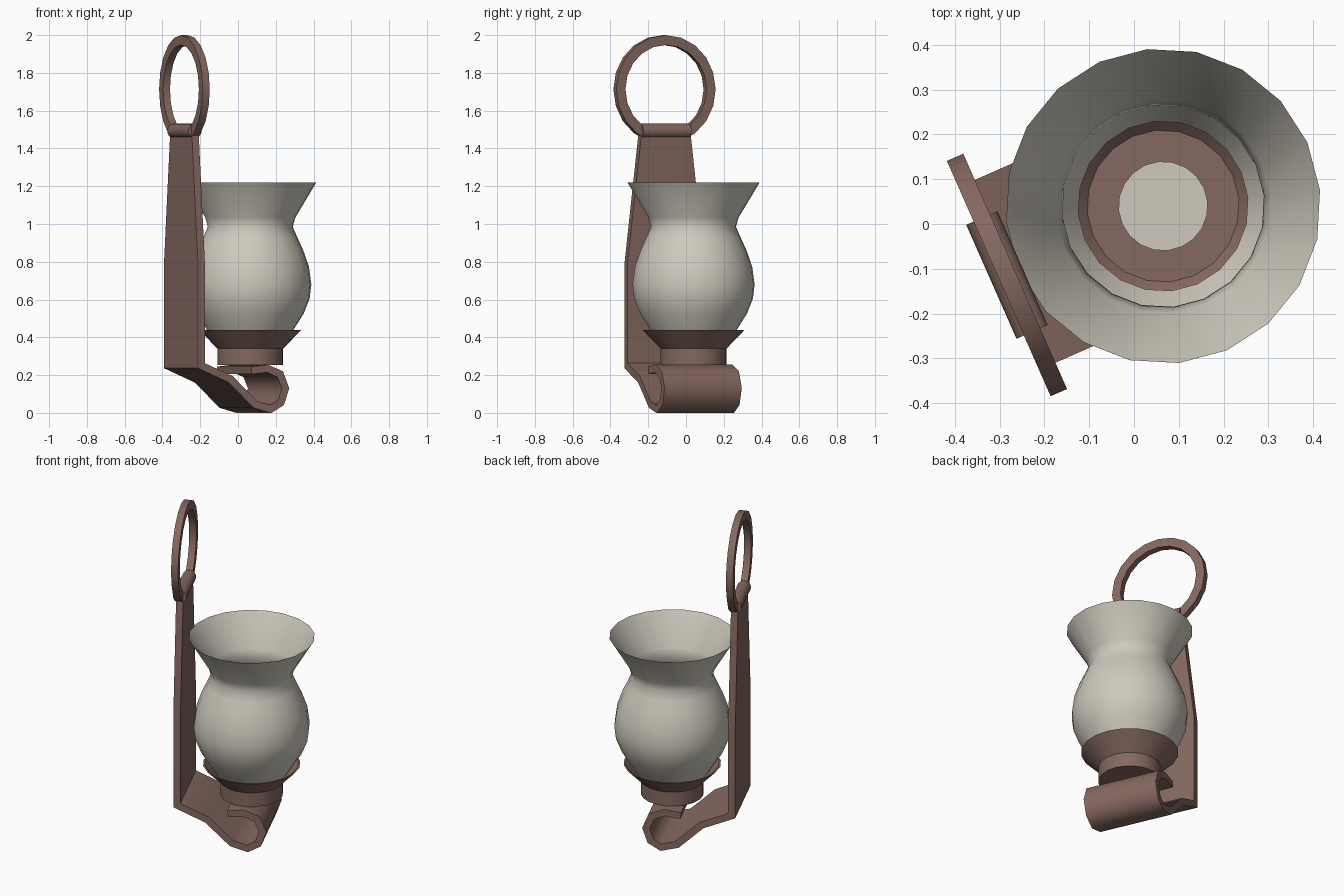
import bpy, bmesh, math
from mathutils import Matrix, Vector

if "Cube" in bpy.data.objects:
    bpy.data.objects.remove(bpy.data.objects["Cube"])

# Whole lamp is built around the bowl axis, facing local +x, then turned
PLACE = Matrix.Translation((0.065, 0.04, 0)) @ Matrix.Rotation(math.radians(23.8), 4, 'Z')
BACK_X = -0.381   # plane of the wall plate and ring
SIDES = 20


def material(name, colour):
    m = bpy.data.materials.new(name)
    m.diffuse_color = (*colour, 1)
    m.use_nodes = True
    m.node_tree.nodes["Principled BSDF"].inputs["Base Color"].default_value = m.diffuse_color
    return m


BROWN = material("brown_metal", (0.235, 0.138, 0.115))
CREAM = material("cream_glass", (0.62, 0.59, 0.51))


def finish(name, bm, mat, angle, fix_normals=True):
    if fix_normals:
        bmesh.ops.recalc_face_normals(bm, faces=bm.faces)
    bm.transform(PLACE)
    me = bpy.data.meshes.new(name)
    bm.to_mesh(me)
    bm.free()
    me.materials.append(mat)
    ob = bpy.data.objects.new(name, me)
    bpy.context.collection.objects.link(ob)
    bpy.ops.object.select_all(action='DESELECT')
    ob.select_set(True)
    bpy.context.view_layer.objects.active = ob
    bpy.ops.object.shade_smooth_by_angle(angle=math.radians(angle))
    return ob


def lathe(name, profile, mat, angle=30, closed=False, matrix=None):
    """Revolve (radius, height) points, bottom to top on the outside."""
    bm = bmesh.new()
    rings = []
    for r, z in profile:
        if r == 0:
            rings.append([bm.verts.new((0, 0, z))] * SIDES)
        else:
            rings.append([bm.verts.new((r * math.cos(2 * math.pi * i / SIDES),
                                        r * math.sin(2 * math.pi * i / SIDES), z))
                          for i in range(SIDES)])
    if closed:
        rings.append(rings[0])
    for a, b in zip(rings, rings[1:]):
        for i in range(SIDES):
            j = (i + 1) % SIDES
            bm.faces.new(list(dict.fromkeys((a[i], a[j], b[j], b[i]))))
    if matrix:
        bm.transform(matrix)
    open_shell = any(e.is_boundary for e in bm.edges)
    return finish(name, bm, mat, angle, not open_shell)


def strip(name, path, thickness, mat, angle):
    """Bent sheet: (x, z, half width) centre-line points with mitred thickness."""
    pts = [Vector(p[:2]) for p in path]
    bm = bmesh.new()
    sections = []
    for i, p in enumerate(pts):
        d1 = (p - pts[i - 1]).normalized() if i else (pts[1] - p).normalized()
        d2 = (pts[i + 1] - p).normalized() if i < len(pts) - 1 else d1
        n1, n2 = Vector((-d1.y, d1.x)), Vector((-d2.y, d2.x))
        n = (n1 + n2).normalized()
        off = n * (thickness / 2 / n.dot(n1))
        w = path[i][2]
        sections.append([bm.verts.new((q.x, y, q.y)) for q, y in
                         ((p + off, -w), (p + off, w), (p - off, w), (p - off, -w))])
    for a, b in zip(sections, sections[1:]):
        for i in range(4):
            j = (i + 1) % 4
            bm.faces.new((a[i], a[j], b[j], b[i]))
    bm.faces.new(sections[0])
    bm.faces.new(sections[-1])
    return finish(name, bm, mat, angle)


# Wall plate, bent forward at the foot and curled into a hook
W = 0.223
strip("wall_plate_and_hook", [
    (BACK_X, 1.48, 0.142), (BACK_X, 0.79, W), (BACK_X, 0.25, W),
    (-0.21, 0.177, W), (-0.07, 0.045, W), (0.02, 0.02, W), (0.08, 0.055, W),
    (0.106, 0.13, W), (0.075, 0.205, W), (0.0, 0.235, W), (-0.092, 0.225, W),
], 0.04, BROWN, 52)

# Hanging ring: flat band around the local x axis
lathe("hanging_ring", [(0.235, -0.02), (0.287, -0.02), (0.287, 0.02), (0.235, 0.02)],
      BROWN, 30, True,
      Matrix.Translation((BACK_X, 0, 1.713)) @ Matrix.Rotation(math.pi / 2, 4, 'Y'))

# Hinge roll at the top of the plate
lathe("hinge_roll", [(0, -0.139), (0.038, -0.139), (0.038, 0.139), (0, 0.139)],
      BROWN, 40, False,
      Matrix.Translation((BACK_X, 0, 1.493)) @ Matrix.Rotation(math.pi / 2, 4, 'X'))

# Cup that holds the glass
lathe("cup_holder", [(0, 0.254), (0.175, 0.254), (0.175, 0.34), (0.272, 0.44),
                     (0.262, 0.44), (0.17, 0.347), (0, 0.347)], BROWN)

# Pale disc in the floor of the cup
lathe("cup_disc", [(0, 0.346), (0.1, 0.346), (0.1, 0.355), (0, 0.355)], CREAM)

# Open glass shade with bulb body, neck and flared rim
lathe("glass_shade", [(0.19, 0.372), (0.23, 0.44), (0.284, 0.525), (0.316, 0.605),
                      (0.325, 0.68), (0.312, 0.775), (0.282, 0.86), (0.25, 0.93),
                      (0.226, 0.985), (0.24, 1.035), (0.352, 1.22)], CREAM, 40)
